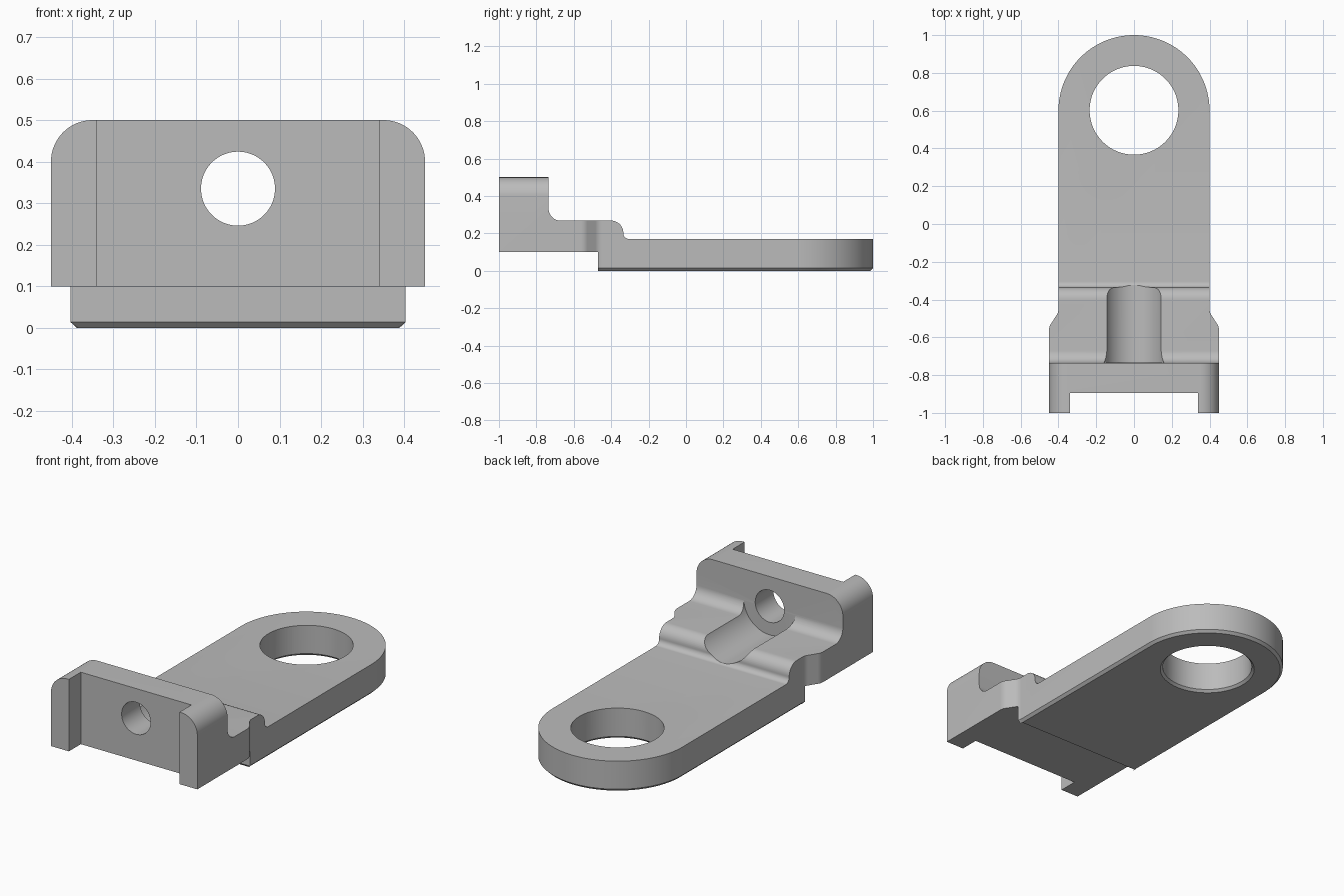
import bpy, bmesh, math
from mathutils import Matrix, Vector

cube = bpy.data.objects.get("Cube")
if cube:
    bpy.data.objects.remove(cube)

grey = bpy.data.materials.new("plain_grey")
grey.use_nodes = True
grey.diffuse_color = (0.5, 0.5, 0.5, 1)
grey.node_tree.nodes["Principled BSDF"].inputs["Base Color"].default_value = (0.5, 0.5, 0.5, 1)


def arc(cx, cy, r, start, end, n=12):
    """Points on an arc, angles in degrees."""
    angles = [math.radians(start + (end - start) * i / n) for i in range(n + 1)]
    return [(cx + r * math.cos(a), cy + r * math.sin(a)) for a in angles]


def make(name, bm):
    bmesh.ops.recalc_face_normals(bm, faces=bm.faces)
    mesh = bpy.data.meshes.new(name)
    bm.to_mesh(mesh)
    bm.free()
    mesh.materials.append(grey)
    obj = bpy.data.objects.new(name, mesh)
    bpy.context.collection.objects.link(obj)
    return obj


def prism(name, points, place, depth):
    """Extrude a closed outline; place maps (u, v) to a 3D point."""
    bm = bmesh.new()
    face = bm.faces.new([bm.verts.new(place(u, v)) for u, v in points])
    new = bmesh.ops.extrude_face_region(bm, geom=[face])["geom"]
    verts = [g for g in new if isinstance(g, bmesh.types.BMVert)]
    bmesh.ops.translate(bm, verts=verts, vec=Vector(depth))
    return make(name, bm)


def cone(name, r1, r2, start, end, n=96):
    """Cylinder or cone between two points."""
    a, b = Vector(start), Vector(end)
    turn = (b - a).to_track_quat("Z", "Y").to_matrix().to_4x4()
    bm = bmesh.new()
    bmesh.ops.create_cone(bm, cap_ends=True, segments=n, radius1=r1, radius2=r2,
                          depth=(b - a).length,
                          matrix=Matrix.Translation((a + b) / 2) @ turn)
    return make(name, bm)


def combine(obj, tools):
    """Run (operation, cutter) booleans and bake the result."""
    for operation, cutter in tools:
        mod = obj.modifiers.new(cutter.name, "BOOLEAN")
        mod.operation, mod.object, mod.solver = operation, cutter, "EXACT"
    bpy.context.view_layer.update()
    deps = bpy.context.evaluated_depsgraph_get()
    mesh = bpy.data.meshes.new_from_object(obj.evaluated_get(deps))
    obj.modifiers.clear()
    obj.data = mesh
    for _, cutter in tools:
        bpy.data.objects.remove(cutter)


# Stepped side profile, with fillets between the levels
side = [(-1, 0.1), (-1, 0.5), (-0.735, 0.5)]
side += arc(-0.67, 0.333, 0.065, 180, 270)
side += arc(-0.40, 0.203, 0.065, 90, 0)
side += arc(-0.305, 0.2, 0.03, 180, 270, 8)
side += [(1.1, 0.17), (1.1, 0), (-0.47, 0), (-0.47, 0.1)]
bracket = prism("bracket", side, lambda y, z: (-0.6, y, z), (1.2, 0, 0))

# Plan outline: wide head, curved shoulders, rounded tongue
half = [(0.45, -1.1)] + arc(0.39, -0.562, 0.06, 0, 40, 8)
half += arc(0.46, -0.45, 0.06, 220, 180, 8)
right = half + arc(0, 0.6, 0.4, 0, 90, 32)
plan = right + [(-x, y) for x, y in reversed(right[:-1])]
plan_form = prism("plan_form", plan, lambda x, y: (x, y, -0.1), (0, 0, 0.8))

# Front outline with rounded top corners
top = [(0.45, -0.2)] + arc(0.35, 0.4, 0.1, 0, 90, 16)
front = top + [(-x, z) for x, z in reversed(top)]
front_form = prism("front_form", front, lambda x, z: (x, -1.2, z), (0, 2.4, 0))

combine(bracket, [("INTERSECT", plan_form), ("INTERSECT", front_form)])

# Chamfer around the underside of the tongue
bm = bmesh.new()
bm.from_mesh(bracket.data)
bmesh.ops.remove_doubles(bm, verts=bm.verts, dist=1e-5)
rim = [e for e in bm.edges if all(abs(v.co.z) < 1e-4 for v in e.verts)
       and len(e.link_faces) == 2 and e.calc_face_angle() > 0.5]
bmesh.ops.bevel(bm, geom=rim, offset=0.014, segments=1, affect="EDGES")
bm.to_mesh(bracket.data)
bm.free()

# Large eye with chamfered lower edge, bolt hole, head groove, front recess
eye = cone("eye_cutter", 0.235, 0.235, (0, 0.602, -0.1), (0, 0.602, 0.4), 128)
flare = cone("flare_cutter", 0.258, 0.228, (0, 0.602, -0.01), (0, 0.602, 0.02), 128)
bolt = cone("bolt_cutter", 0.089, 0.089, (0, -1.1, 0.335), (0, -0.6, 0.335))
groove = cone("groove_cutter", 0.159, 0.159, (0, -0.7345, 0.335), (0, -0.1, 0.335))
recess = prism("recess_cutter", [(-0.34, -1.1), (0.34, -1.1), (0.34, -0.895), (-0.34, -0.895)],
               lambda x, y: (x, y, -0.1), (0, 0, 0.8))
combine(bracket, [("DIFFERENCE", c) for c in (eye, flare, bolt, groove, recess)])

# Smooth the curved walls, keep the edges sharp
bpy.ops.object.select_all(action="DESELECT")
bracket.select_set(True)
bpy.context.view_layer.objects.active = bracket
bpy.ops.object.shade_smooth_by_angle(angle=math.radians(25))
